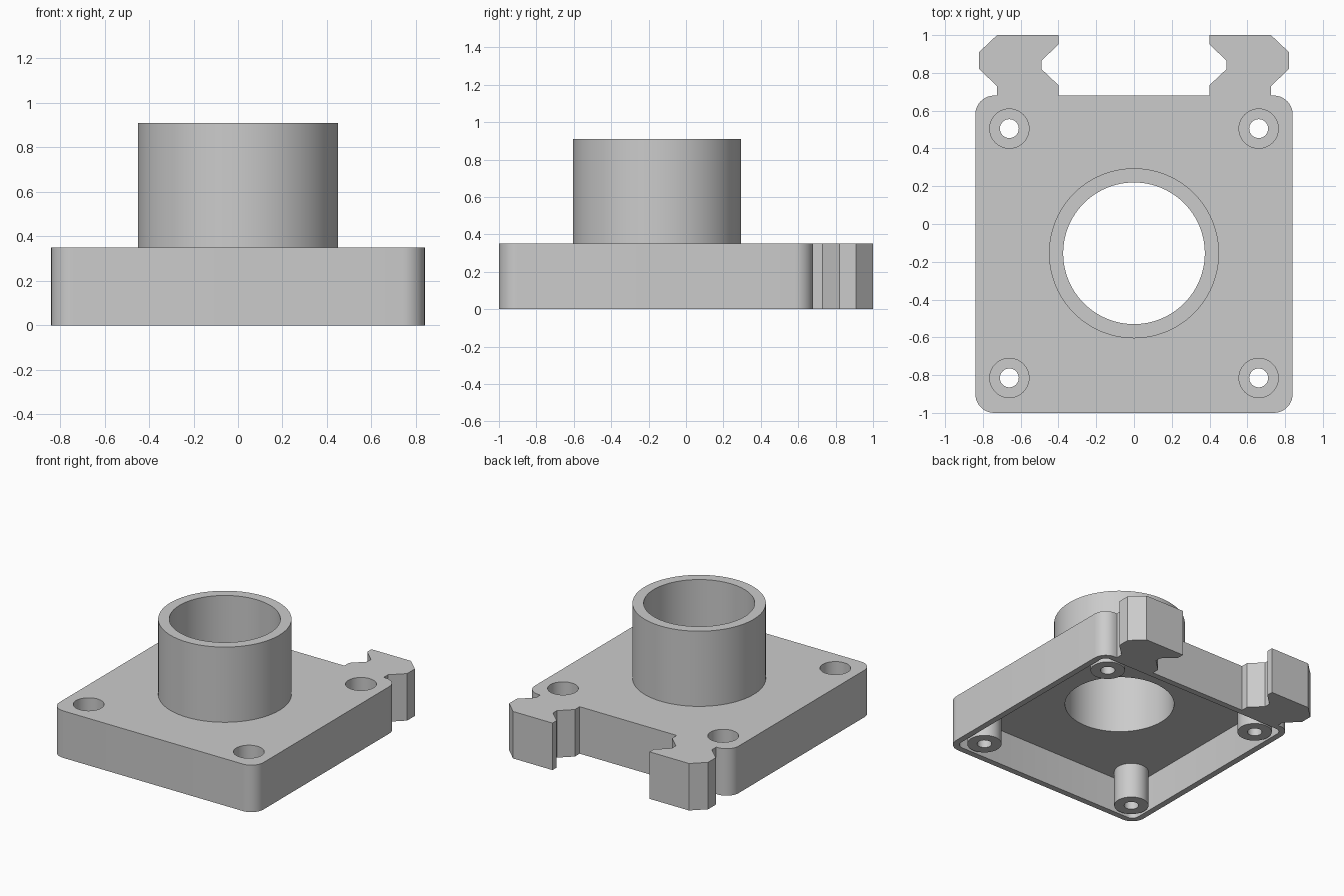
import bpy, bmesh, math

old = bpy.data.objects.get("Cube")
if old:
    bpy.data.objects.remove(old, do_unlink=True)

grey = bpy.data.materials.new("mid_grey")
grey.use_nodes = True
grey.diffuse_color = (0.6, 0.6, 0.6, 1)
grey.node_tree.nodes["Principled BSDF"].inputs["Base Color"].default_value = (0.6, 0.6, 0.6, 1)

TOP = 0.35          # top of the base
FLOOR = 0.267       # underside of the base's top skin
TUBE_Y = -0.155
SCREWS = [(x, y) for x in (-0.66, 0.66) for y in (-0.815, 0.505)]


def prism(name, outline, z0, z1):
    """Extrude a counter-clockwise outline from z0 to z1."""
    bm = bmesh.new()
    face = bm.faces.new([bm.verts.new((x, y, z0)) for x, y in outline])
    up = bmesh.ops.extrude_face_region(bm, geom=[face])
    verts = [v for v in up["geom"] if isinstance(v, bmesh.types.BMVert)]
    bmesh.ops.translate(bm, verts=verts, vec=(0, 0, z1 - z0))
    bmesh.ops.recalc_face_normals(bm, faces=bm.faces)
    mesh = bpy.data.meshes.new(name)
    bm.to_mesh(mesh)
    bm.free()
    mesh.materials.append(grey)
    ob = bpy.data.objects.new(name, mesh)
    bpy.context.collection.objects.link(ob)
    return ob


def arc(cx, cy, r, start, sweep, n):
    return [(cx + r * math.cos(math.radians(start + sweep * i / n)),
             cy + r * math.sin(math.radians(start + sweep * i / n))) for i in range(n + 1)]


def cylinder(name, x, y, r, z0, z1, n=48):
    return prism(name, arc(x, y, r, 0, 360, n)[:-1], z0, z1)


def mirrored(half):
    return half + [(-x, y) for x, y in reversed(half)]


def combine(target, tool, operation):
    """Apply a boolean and discard its tool."""
    tool.hide_render = True
    mod = target.modifiers.new(operation.lower(), 'BOOLEAN')
    mod.operation, mod.object, mod.solver = operation, tool, 'EXACT'
    bpy.context.view_layer.objects.active = target
    bpy.ops.object.modifier_apply(modifier=mod.name)
    bpy.data.objects.remove(tool, do_unlink=True)


# Base outline: rounded plate with two notched clips at the back
clip = [(0.725, 0.68), (0.725, 0.73), (0.82, 0.82), (0.82, 0.91), (0.725, 1.0),
        (0.4, 1.0), (0.4, 0.95), (0.49, 0.865), (0.49, 0.82), (0.4, 0.735), (0.4, 0.68)]
half = arc(0.74, -0.9, 0.1, -90, 90, 10) + arc(0.74, 0.58, 0.1, 0, 90, 10) + clip
body = prism("mounting_base", mirrored(half), 0, TOP)

# Hollow underside
inner = arc(0.745, -0.905, 0.05, -90, 90, 6) + arc(0.745, 0.585, 0.05, 0, 90, 6)
combine(body, prism("cavity_cutter", mirrored(inner), -0.1, FLOOR), 'DIFFERENCE')

# Tube and screw bosses
combine(body, cylinder("tube", 0, TUBE_Y, 0.45, FLOOR + 0.02, 0.91, 96), 'UNION')
for x, y in SCREWS:
    combine(body, cylinder("screw_boss", x, y, 0.118, 0, FLOOR + 0.03), 'UNION')

# Central bore, recessed screw heads and screw holes
combine(body, cylinder("bore_cutter", 0, TUBE_Y, 0.375, -0.1, 1.1, 96), 'DIFFERENCE')
for x, y in SCREWS:
    combine(body, cylinder("recess_cutter", x, y, 0.104, 0.12, 0.5), 'DIFFERENCE')
    combine(body, cylinder("hole_cutter", x, y, 0.05, -0.1, 0.5, 32), 'DIFFERENCE')

bpy.ops.object.select_all(action='DESELECT')
body.select_set(True)
bpy.context.view_layer.objects.active = body
bpy.ops.object.shade_smooth_by_angle(angle=math.radians(30))
